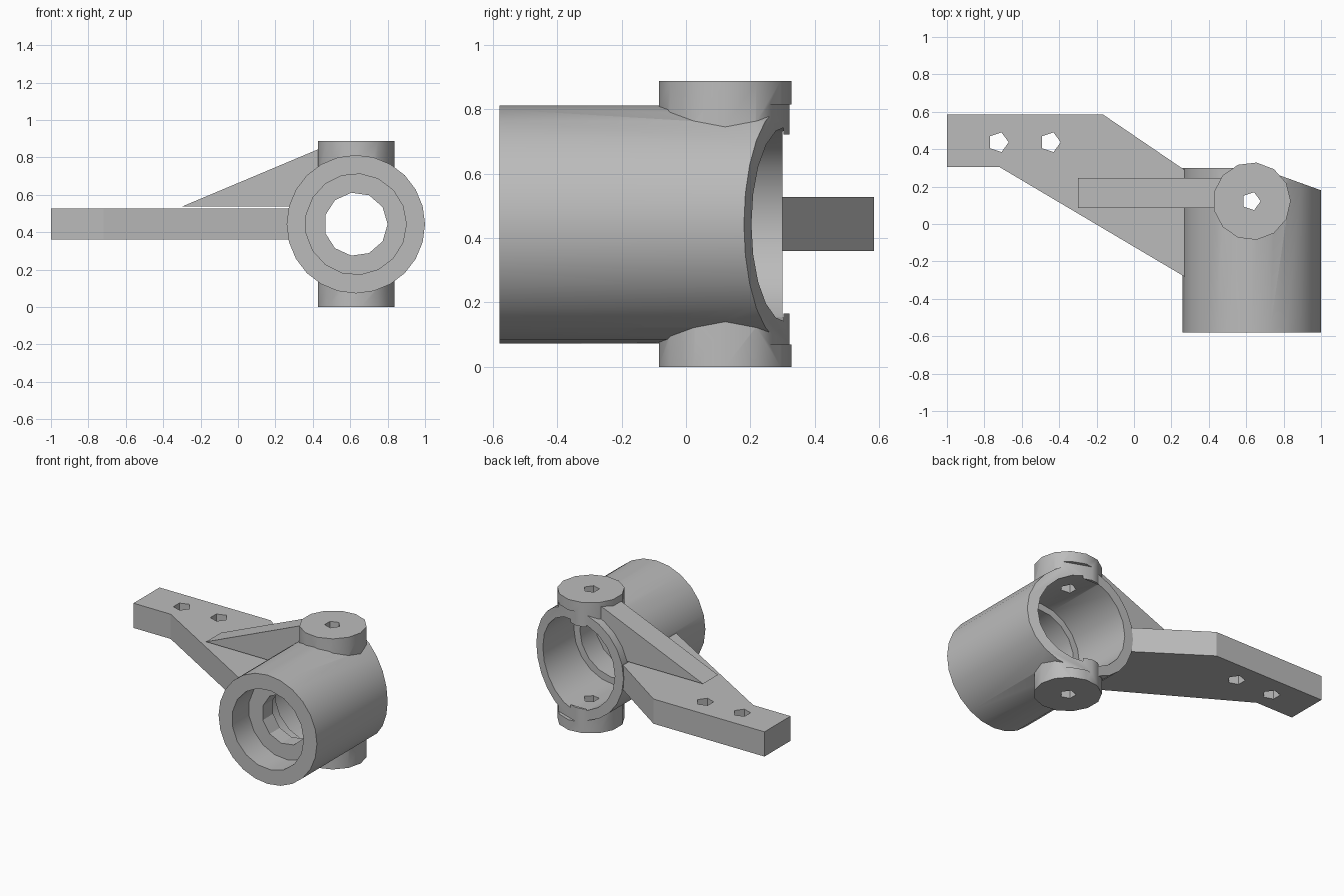
import bpy
import bmesh
from math import radians
from mathutils import Matrix, Vector

cube = bpy.data.objects.get("Cube")
if cube:
    bpy.data.objects.remove(cube, do_unlink=True)

CX, CZ = 0.63, 0.443      # axis of the hub barrel
PIN_Y = 0.122             # axis of the pivot bosses

steel = bpy.data.materials.new("plain_grey")
steel.use_nodes = True
GREY = (0.5, 0.5, 0.5, 1)
steel.diffuse_color = GREY
steel.node_tree.nodes["Principled BSDF"].inputs["Base Color"].default_value = GREY


def finish(name, bm):
    bmesh.ops.recalc_face_normals(bm, faces=bm.faces)
    mesh = bpy.data.meshes.new(name)
    bm.to_mesh(mesh)
    bm.free()
    mesh.materials.append(steel)
    obj = bpy.data.objects.new(name, mesh)
    bpy.context.collection.objects.link(obj)
    return obj


def prism(name, points, direction):
    """Extrude a flat outline along a direction."""
    bm = bmesh.new()
    face = bm.faces.new([bm.verts.new(p) for p in points])
    moved = bmesh.ops.extrude_face_region(bm, geom=[face])["geom"]
    verts = [v for v in moved if isinstance(v, bmesh.types.BMVert)]
    bmesh.ops.translate(bm, verts=verts, vec=Vector(direction))
    return finish(name, bm)


def cylinder(name, radius, sides, start, end):
    """Cylinder between two points on the y or z axis, first corner at +x."""
    start, end = Vector(start), Vector(end)
    bm = bmesh.new()
    bmesh.ops.create_circle(bm, cap_ends=True, segments=sides, radius=radius)
    spin = Matrix.Rotation(radians(90), 4, 'Z')
    low = min(bm.verts, key=lambda v: -v.co.x)
    if abs(low.co.y) > radius * 0.01:
        bmesh.ops.transform(bm, matrix=spin.inverted(), verts=bm.verts)
    if abs((end - start).y) > 0:
        bmesh.ops.transform(bm, matrix=Matrix.Rotation(radians(90), 4, 'X'), verts=bm.verts)
    points = [v.co + start for v in list(bm.faces)[0].verts]
    bm.free()
    return prism(name, points, end - start)


def barrel(name, radius, sides, y0, y1):
    return cylinder(name, radius, sides, (CX, y0, CZ), (CX, y1, CZ))


def upright(name, radius, sides, x, y, z0, z1):
    return cylinder(name, radius, sides, (x, y, z0), (x, y, z1))


def combine(target, other, operation):
    mod = target.modifiers.new(operation.lower(), 'BOOLEAN')
    mod.operation = operation
    mod.solver = 'EXACT'
    mod.object = other
    other.hide_render = True
    bpy.context.view_layer.objects.active = target
    bpy.ops.object.modifier_apply(modifier=mod.name)
    bpy.data.objects.remove(other, do_unlink=True)


# Hub barrel with bosses, steering arm and rib
knuckle = barrel("steering_knuckle", 0.37, 24, -0.58, 0.3)

arm_outline = [(-1, 0.585), (-0.165, 0.585), (0.31, 0.262), (0.31, -0.305),
               (-0.72, 0.305), (-1, 0.305)]
rib_outline = [(-0.3, 0.537), (0.4, 0.537), (0.48, 0.7), (0.48, 0.865)]
additions = [
    upright("upper_boss", 0.208, 13, CX, PIN_Y, 0.723, 0.888),
    upright("lower_boss", 0.208, 13, CX, PIN_Y, 0, 0.165),
    prism("steering_arm", [(x, y, 0.36) for x, y in arm_outline], (0, 0, 0.168)),
    prism("arm_rib", [(x, 0.085, z) for x, z in rib_outline], (0, 0.16, 0)),
]
for part in additions:
    combine(knuckle, part, 'UNION')

# Stepped bores, pin holes and the slanted relief at the back
relief = [(0.45, 0.378), (1.1, 0.144), (1.1, 0.6), (0.45, 0.6)]
cutters = [
    barrel("front_bore", 0.27, 17, -0.7, -0.4),
    barrel("centre_hole", 0.17, 11, -0.5, -0.2),
    barrel("inner_bore", 0.26, 17, -0.29, 0.0),
    barrel("rear_bore", 0.305, 20, -0.13, 0.303),
    prism("relief", [(x, y, 0.07) for x, y in relief], (0, 0, 0.746)),
    upright("pin_hole", 0.05, 5, CX - 0.003, PIN_Y, -0.1, 1),
    upright("arm_hole", 0.055, 5, -0.725, 0.437, 0.2, 0.7),
    upright("arm_hole", 0.055, 5, -0.447, 0.437, 0.2, 0.7),
]
for cutter in cutters:
    combine(knuckle, cutter, 'DIFFERENCE')

bpy.ops.object.select_all(action='DESELECT')
knuckle.select_set(True)
bpy.context.view_layer.objects.active = knuckle
bpy.ops.object.shade_smooth_by_angle(angle=radians(30))
